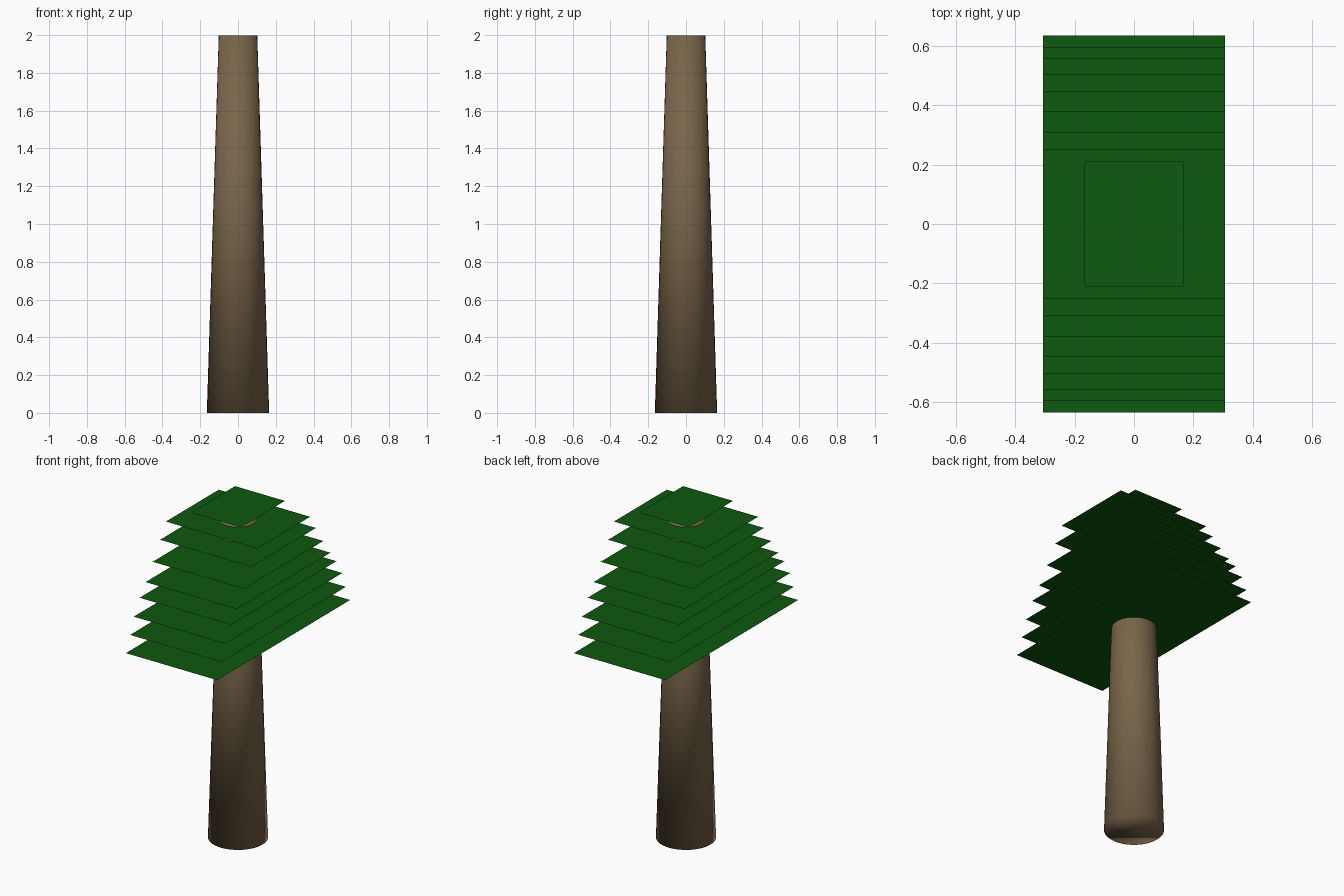
import bpy

cube = bpy.data.objects.get("Cube")
if cube:
    bpy.data.objects.remove(cube, do_unlink=True)


def make_material(name, colour):
    mat = bpy.data.materials.new(name)
    mat.use_nodes = True
    mat.diffuse_color = colour
    mat.node_tree.nodes["Principled BSDF"].inputs["Base Color"].default_value = colour
    return mat


bark = make_material("bark_brown", (0.19, 0.13, 0.068, 1))
leaf = make_material("leaf_green", (0.0045, 0.1, 0.0045, 1))

# Tapered trunk, smooth all over including the caps
trunk_height = 1.997
bpy.ops.mesh.primitive_cone_add(vertices=32, radius1=0.165, radius2=0.102,
                                depth=trunk_height, location=(0, 0, trunk_height / 2))
trunk = bpy.context.object
trunk.name = "trunk"
trunk.data.materials.append(bark)
bpy.ops.object.shade_smooth()


def leaf_sheet(name, half_x, half_y, z):
    """Flat horizontal rectangle of foliage."""
    bpy.ops.mesh.primitive_plane_add(size=2, location=(0, 0, z))
    sheet = bpy.context.object
    sheet.name = name
    sheet.scale = (half_x, half_y, 1)
    bpy.ops.object.transform_apply(location=False, rotation=False, scale=True)
    sheet.data.materials.append(leaf)


# Small crown sheet, then layers that lengthen downwards
leaf_sheet("crown_sheet", 0.167, 0.21, 2.0)
layers = [(0.252, 1.925), (0.308, 1.836), (0.379, 1.73), (0.447, 1.633),
          (0.504, 1.56), (0.56, 1.467), (0.595, 1.37), (0.635, 1.275)]
for i, (half_y, z) in enumerate(layers, 1):
    leaf_sheet(f"leaf_layer_{i}", 0.306, half_y, z)
